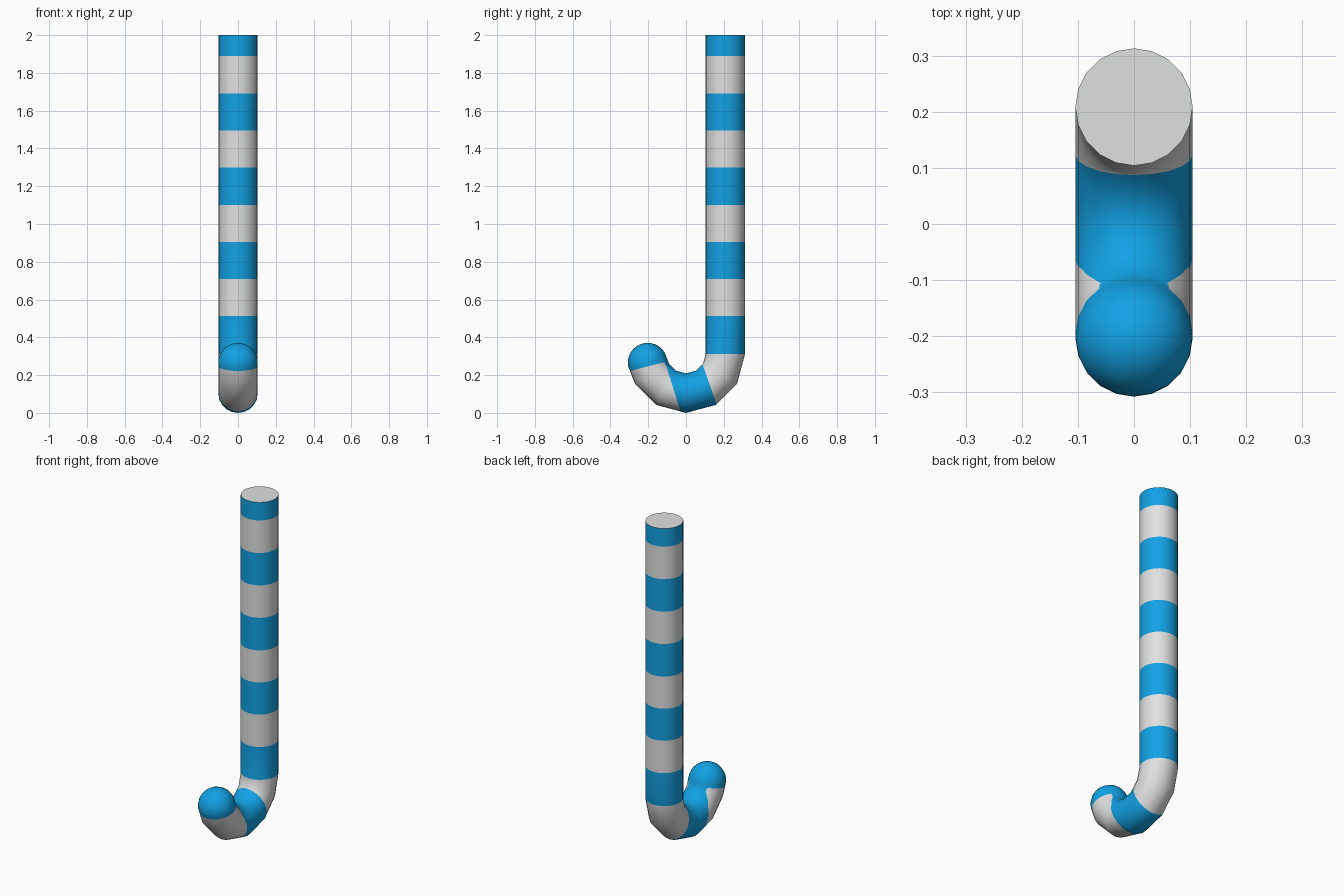
import bpy, bmesh, math
from mathutils import Vector

if "Cube" in bpy.data.objects:
    bpy.data.objects.remove(bpy.data.objects["Cube"])

SIDES, R, BEND = 20, 0.1045, 0.2085
CZ = BEND + R                      # height of the bend centre
END = math.radians(167)            # where the hook stops


def material(name, rgb):
    m = bpy.data.materials.new(name)
    m.diffuse_color = (*rgb, 1)
    m.use_nodes = True
    m.node_tree.nodes["Principled BSDF"].inputs["Base Color"].default_value = m.diffuse_color
    return m


bm = bmesh.new()


def ring(pos, out, radius):
    return [bm.verts.new(pos + radius * (math.cos(a) * out + math.sin(a) * Vector((1, 0, 0))))
            for a in (2 * math.pi * i / SIDES for i in range(SIDES))]


# Sweep: straight shaft, then the bend
rings = [ring(Vector((0, BEND, 2)), Vector((0, 1, 0)), R)]
for t in [math.radians(a) for a in range(0, 151, 30)] + [END]:
    out = Vector((0, math.cos(t), -math.sin(t)))
    rings.append(ring(Vector((0, 0, CZ)) + BEND * out, out, R))

# Rounded tip
tip = Vector((0, 0, CZ)) + BEND * out
along = Vector((0, -math.sin(END), -math.cos(END)))
for k in range(1, 8):
    a = k * math.pi / 16
    rings.append(ring(tip + along * R * math.sin(a), out, R * math.cos(a)))
pole = bm.verts.new(tip + along * R)

for a, b in zip(rings, rings[1:]):
    for i in range(SIDES):
        j = (i + 1) % SIDES
        bm.faces.new((a[i], a[j], b[j], b[i]))
for i in range(SIDES):
    bm.faces.new((rings[-1][i], rings[-1][(i + 1) % SIDES], pole))
end_cap = bm.faces.new(rings[0])
bmesh.ops.recalc_face_normals(bm, faces=bm.faces[:])


def cut(co, no, where):
    faces = [f for f in bm.faces if where(f.calc_center_median())]
    geom = set(faces)
    for f in faces:
        geom.update(f.edges)
        geom.update(f.verts)
    bmesh.ops.bisect_plane(bm, geom=list(geom), plane_co=co, plane_no=no, dist=1e-5)


# Stripe edges on the shaft
levels = [0.513, 0.71, 0.905, 1.10, 1.298, 1.495, 1.692, 1.89]
for z in levels:
    cut((0, 0, z), (0, 0, 1), lambda c: c.z > 0.4)


# Slanted stripe edges on the bend: point and normal from two side-view points
def slant(p, q):
    d = Vector((0, q[0] - p[0], q[1] - p[1]))
    return Vector((0, *p)), Vector((0, -d.z, d.y)).normalized()


A = slant((0.09, 0.25), (0.16, 0.05))
B = slant((-0.105, 0.25), (-0.03, 0.01))
C = slant((-0.305, 0.22), (-0.11, 0.27))
cut(*A, lambda c: c.z < 0.32 and c.y > -0.02)
cut(*B, lambda c: c.z < 0.27 and c.y < 0.02)
cut(*C, lambda c: c.y < -0.05)


def above(plane, c):
    return (c - plane[0]).dot(plane[1]) > 0


def is_blue(c):
    if c.y > 0 and c.z > CZ:
        return sum(c.z > z for z in levels) % 2 == 0
    if c.y < -0.05 and above(C, c):
        return True
    return not above(A, c) and above(B, c)


for f in bm.faces:
    flat = f.normal.z > 0.99 and f.calc_center_median().z > 1.99
    f.material_index = int(not flat and is_blue(f.calc_center_median()))
    f.smooth = True

me = bpy.data.meshes.new("striped_hooked_tube")
bm.to_mesh(me)
bm.free()
me.materials.append(material("white", (0.74, 0.75, 0.745)))
me.materials.append(material("blue", (0.006, 0.36, 0.78)))
ob = bpy.data.objects.new("striped_hooked_tube", me)
bpy.context.collection.objects.link(ob)
bpy.context.view_layer.objects.active = ob
ob.select_set(True)
bpy.ops.object.shade_smooth_by_angle(angle=math.radians(40))
